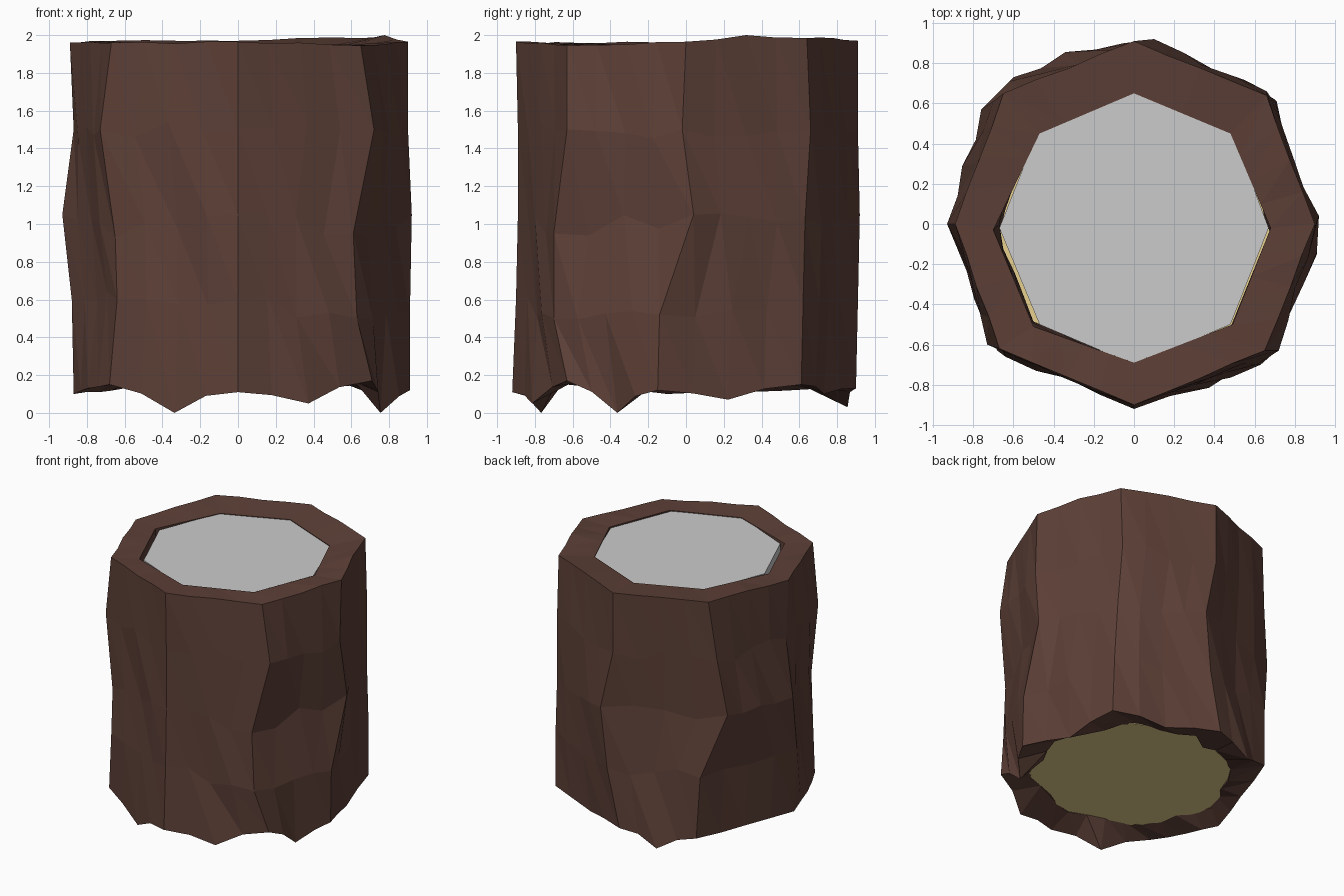
import bpy, bmesh, random
from mathutils import Vector

if "Cube" in bpy.data.objects:
    bpy.data.objects.remove(bpy.data.objects["Cube"])
random.seed(4)

def material(name, rgb):
    m = bpy.data.materials.new(name)
    m.diffuse_color = (*rgb, 1)
    m.use_nodes = True
    m.node_tree.nodes["Principled BSDF"].inputs["Base Color"].default_value = m.diffuse_color
    return m

def finish(name, bm, mat=None):
    bmesh.ops.recalc_face_normals(bm, faces=bm.faces)
    me = bpy.data.meshes.new(name)
    bm.to_mesh(me)
    bm.free()
    ob = bpy.data.objects.new(name, me)
    bpy.context.collection.objects.link(ob)
    if mat:
        me.materials.append(mat)
    return ob

SUB = 4  # columns per bark facet

def ring(corners, zs, mids=None, jitter=0.0, zjit=0.0, bulge=(0,) * 8):
    """Subdivide an eight-cornered outline; mids and bulge shape the facet middles."""
    pts = []
    for i in range(8):
        a, b = Vector(corners[i]), Vector(corners[(i + 1) % 8])
        za, zb = zs[i], zs[(i + 1) % 8]
        for k in range(SUB):
            t = k / SUB
            p = a.lerp(b, t)
            z = za + (zb - za) * t
            w = (1 - abs(2 * t - 1)) ** 2
            if mids:
                z += (mids[i] - (za + zb) / 2) * w
            if k:
                p *= 1 + random.uniform(-1, 1) * jitter + bulge[i] * w
                if not (mids and k == 2):
                    z += random.uniform(-zjit, zjit)
            pts.append((p.x, p.y, z))
    return pts

# Bark corners, counter-clockwise from +x, top level to bottom level
TOP = [(.9, 0), (.66, .64), (0, .91), (-.65, .65), (-.89, 0), (-.67, -.62), (0, -.9), (.65, -.63)]
UPPER = [(.9, -.02), (.66, .66), (0, .91), (-.7, .61), (-.87, 0), (-.73, -.6), (0, -.89), (.72, -.63)]
MIDDLE = [(.92, .04), (.68, .63), (.1, .92), (-.76, .57), (-.93, 0), (-.65, -.63), (0, -.89), (.61, -.7)]
LOWER = [(.91, -.14), (.7, .62), (.05, .91), (-.62, .71), (-.88, -.12), (-.64, -.66), (0, -.9), (.63, -.7)]
BASE = [(.91, -.15), (.71, .61), (-.05, .9), (-.6, .73), (-.87, -.1), (-.68, -.63), (0, -.92), (.71, -.63)]
HOLE = [(.68, -.02), (.48, .45), (0, .65), (-.47, .45), (-.7, -.03), (-.5, -.51), (0, -.69), (.49, -.5)]
HOLE_LOW = [(x * 1.06, y * 1.06) for x, y in HOLE]

upper = ring(UPPER, [1.5] * 8, None, .018, .05)
middle = ring(MIDDLE, [1.05, 1.02, 1.05, 1.08, 1.05, .93, 1.05, .95], None, .022, .05)
lower = ring(LOWER, [.52, .6, .58, .6, .6, .6, .6, .5], None, .022, .05)

def inward(pts, s):
    return [(x * s, y * s, z) for x, y, z in pts]

rings = [
    ring(HOLE, [1.95] * 8),
    ring(TOP, [1.965, 1.985, 1.97, 1.97, 1.96, 1.96, 1.965, 1.945],
         [2.0, 1.985, 1.97, 1.97, 1.965, 1.955, 1.96, 1.95], .006, .005),
    upper, middle, lower,
    ring(BASE, [.12, .15, .13, .13, .1, .15, .11, .17],
         [.07, .1, .03, .11, .13, 0, .05, 0], .012, .012,
         [-.03, -.02, .05, -.01, .03, -.02, .045, -.06]),
    ring(HOLE_LOW, [.17] * 8, None, .03, .02),
    inward(lower, .77), inward(middle, .77), inward(upper, .77),
]

# Bark: closed hollow tube
bm = bmesh.new()
loops = [[bm.verts.new(p) for p in r] for r in rings]
n = 8 * SUB
for j, a in enumerate(loops):
    b = loops[(j + 1) % len(loops)]
    for i in range(n):
        k = (i + 1) % n
        bm.faces.new((a[i], b[i], b[k]))
        bm.faces.new((a[i], b[k], a[k]))
finish("bark", bm, material("bark_brown", (.109, .051, .038)))

def prism(name, outline, z0, z1, mat=None):
    bm = bmesh.new()
    lo = [bm.verts.new((x, y, z0)) for x, y in outline]
    hi = [bm.verts.new((x, y, z1)) for x, y in outline]
    bm.faces.new(lo)
    bm.faces.new(hi)
    for i in range(len(lo)):
        k = (i + 1) % len(lo)
        bm.faces.new((lo[i], lo[k], hi[k], hi[i]))
    return finish(name, bm, mat)

# Grey core filling the hollow, slightly loose on its flanks
CORE = [(.67, -.02), (.49, .46), (0, .66), (-.48, .46), (-.67, -.02), (-.47, -.5), (0, -.7), (.48, -.5)]
prism("core", CORE, .2, 1.945)

# Pale wood plate closing the underside
prism("bottom_wood", [(x * 1.1, y * 1.1) for x, y in HOLE], .175, .195,
      material("pale_wood", (.8, .63, .27)))
